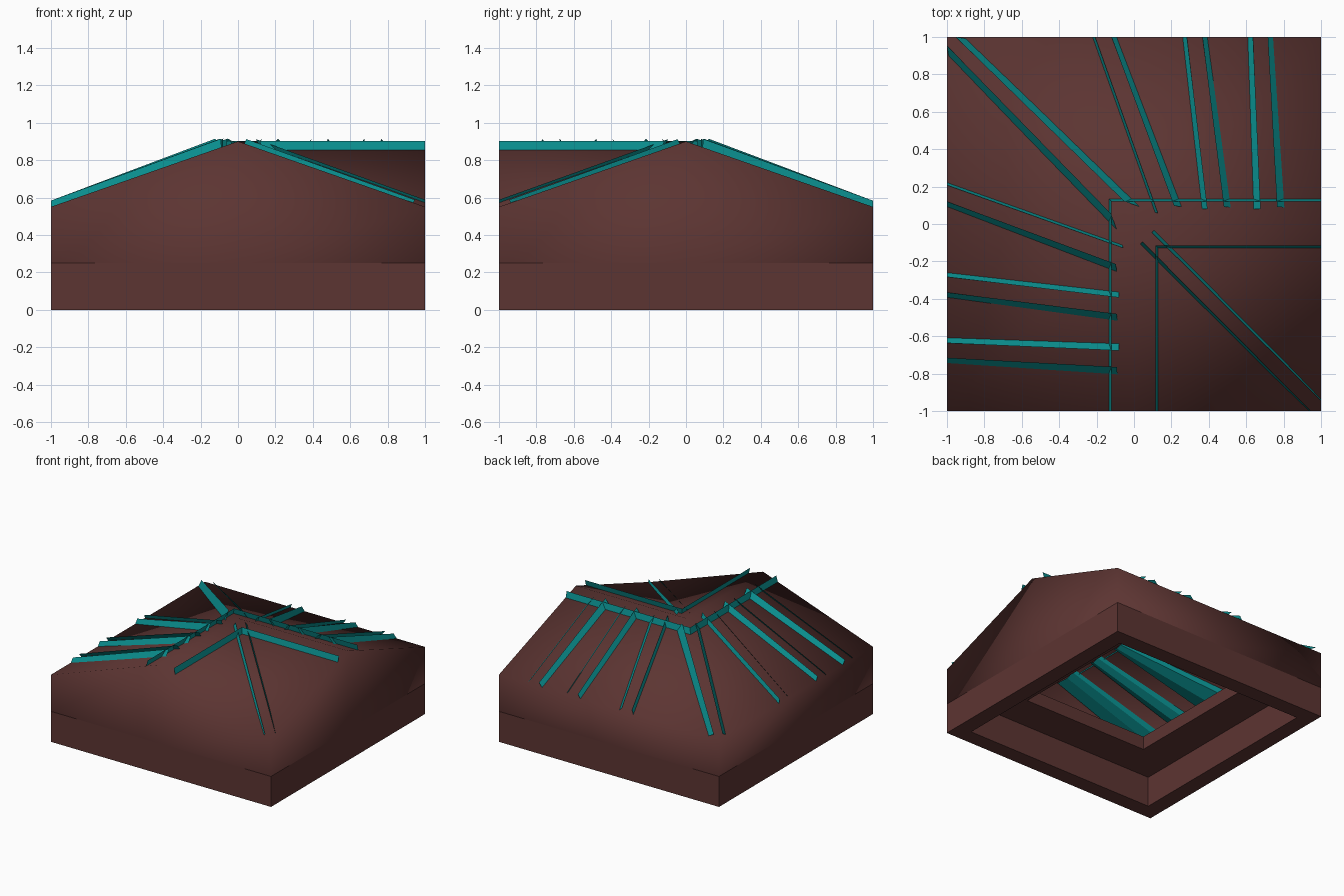
import bpy, bmesh
from mathutils import Vector

if "Cube" in bpy.data.objects:
    bpy.data.objects.remove(bpy.data.objects["Cube"])


def material(name, rgb):
    m = bpy.data.materials.new(name)
    m.diffuse_color = (*rgb, 1)
    m.use_nodes = True
    m.node_tree.nodes["Principled BSDF"].inputs["Base Color"].default_value = m.diffuse_color
    return m


BROWN = material("dark brown", (0.108, 0.035, 0.032))
TEAL = material("teal", (0.003, 0.27, 0.27))


def make(name, bm, mat, smooth=False, fix=False):
    if fix:
        bmesh.ops.recalc_face_normals(bm, faces=bm.faces[:])
    for f in bm.faces:
        f.smooth = smooth
    me = bpy.data.meshes.new(name)
    bm.to_mesh(me)
    bm.free()
    me.materials.append(mat)
    ob = bpy.data.objects.new(name, me)
    bpy.context.collection.objects.link(ob)
    return ob


def roof_shell():
    """Corner roof (hip on one diagonal, valley on the other) with gables and walls."""
    bm = bmesh.new()
    v = {}
    for x in (-1, 0, 1):
        for y in (-1, 0, 1):
            d = min(x, -y) if x > 0 and y < 0 else max(-x, y, 0)
            v[x, y] = bm.verts.new((x, y, 0.9 - 0.35 * d))
    for x in (-1, 0):
        for y in (-1, 0):
            a, b, c, d = v[x, y], v[x + 1, y], v[x + 1, y + 1], v[x, y + 1]
            if (x, y) in ((-1, 0), (0, -1)):
                bm.faces.new((a, b, d))            # split along hip / valley
                bm.faces.new((b, c, d))
            else:
                bm.faces.new((a, b, c, d))
    rim = [(-1, -1), (0, -1), (1, -1), (1, 0), (1, 1), (0, 1), (-1, 1), (-1, 0)]
    low = [bm.verts.new((x, y, 0.25)) for x, y in rim]
    for i in range(8):
        j = (i + 1) % 8
        bm.faces.new((low[i], low[j], v[rim[j]], v[rim[i]]))
    make("roof_shell", bm, BROWN, smooth=True)


def ring(name, outer, inner, z0, z1):
    """Square ring of wall or ledge."""
    bm = bmesh.new()
    sq = ((-1, -1), (1, -1), (1, 1), (-1, 1))
    loops = [[bm.verts.new((x * r, y * r, z)) for x, y in sq]
             for r, z in ((outer, z0), (outer, z1), (inner, z1), (inner, z0))]
    for k in range(4):
        p, q = loops[k], loops[(k + 1) % 4]
        for i in range(4):
            j = (i + 1) % 4
            bm.faces.new((p[i], p[j], q[j], q[i]))
    make(name, bm, BROWN, fix=True)


roof_shell()
ring("lower_wall", 1.0, 0.87, 0.0, 0.25)
ring("inner_ledge", 0.99, 0.57, 0.25, 0.36)


def strip(name, rows, smooth=False):
    """Teal sheet through rows of points, kept inside the square footprint."""
    bm = bmesh.new()
    rows = [[bm.verts.new((max(-1, min(1, x)), max(-1, min(1, y)), z))
             for x, y, z in r] for r in rows]
    for p, q in zip(rows, rows[1:]):
        for i in range(len(p) - 1):
            bm.faces.new((p[i], p[i + 1], q[i + 1], q[i]))
    make(name, bm, TEAL, smooth)


def swap(p):
    """Mirror across the hip / valley diagonal."""
    return (-p[1], -p[0])


ZL, ZH = 0.583, 0.914


def pan(name, left, right, sl, sr):
    """Trough tile: upturned edges break through the roof, the bed hangs below it.
    An edge width of 0 leaves that side flat, below the roof."""
    (a, b), (c, d) = [[Vector(p) for p in e] for e in (left, right)]
    u = (d - b).normalized()
    rows = [(a, b, -sl, 0), (a, b, sl, 0.037), (a, b, 2.5 * sl, 0.065),
            (a.lerp(c, 0.5), b.lerp(d, 0.5), 0, 0.085)]
    if sr:
        rows += [(c, d, -2.5 * sr, 0.065), (c, d, -sr, 0.037), (c, d, sr, 0)]
    else:
        rows += [(c, d, 0, 0.085)]
    strip(name, [[(*(p + u * o), ZL - dz), (*(q + u * o), ZH - dz)]
                 for p, q, o, dz in rows])


# Trough tiles on the two outer slopes: (edge low, edge high) pairs and edge widths
pans = [(((-0.92, 1), (-0.02, 0.11)), ((-0.215, 1), (0.12, 0.06)), 0.036, 0.009),
        (((-0.105, 1), (0.23, 0.095)), ((0.27, 1), (0.38, 0.08)), 0.016, 0.013),
        (((0.38, 1), (0.495, 0.09)), ((0.62, 1), (0.66, 0.08)), 0.015, 0.016),
        (((0.73, 1), (0.78, 0.09)), ((0.99, 1), (0.99, 0.08)), 0.016, 0)]
for n, (l, r, sl, sr) in enumerate(pans, 1):
    pan(f"back_trough_{n}", l, r, sl, sr)
    pan(f"left_trough_{n}", [swap(p) for p in l], [swap(p) for p in r], sl, sr)

# Upturned edges along both sides of the L-shaped ridge
for name, w, w2 in (("outer_ridge_edge", -0.121, -0.137), ("inner_ridge_edge", 0.116, 0.132)):
    strip(name, [[(k, -0.999, z), (k, -k, z), (0.999, -k, z)]
                 for k, z in ((w, 0.902), (w2, 0.845))])

# Edges beside the valley, and the sunken beds of the two inner slopes
for side, flip in (("front", lambda p: p), ("right", swap)):
    def line(o, z0, z1):
        lo, hi = flip((0.945 - o, -1 - o)), flip((0.045 - o, -0.095 - o))
        return [(*lo, z0), (*hi, z1)]
    strip(f"{side}_valley_edge", [line(0, 0.588, 0.912), line(0.035, 0.515, 0.84)])
    bed = [(0.13, -0.22), (0.13, -0.99), (0.91, -0.99)]
    p = [(*flip(q), 0.9 - 0.35 * q[0] - 0.05) for q in bed]
    strip(f"{side}_inner_bed", [[p[0], p[1]], [tuple((Vector(p[0]) + Vector(p[2])) / 2), p[2]]])
